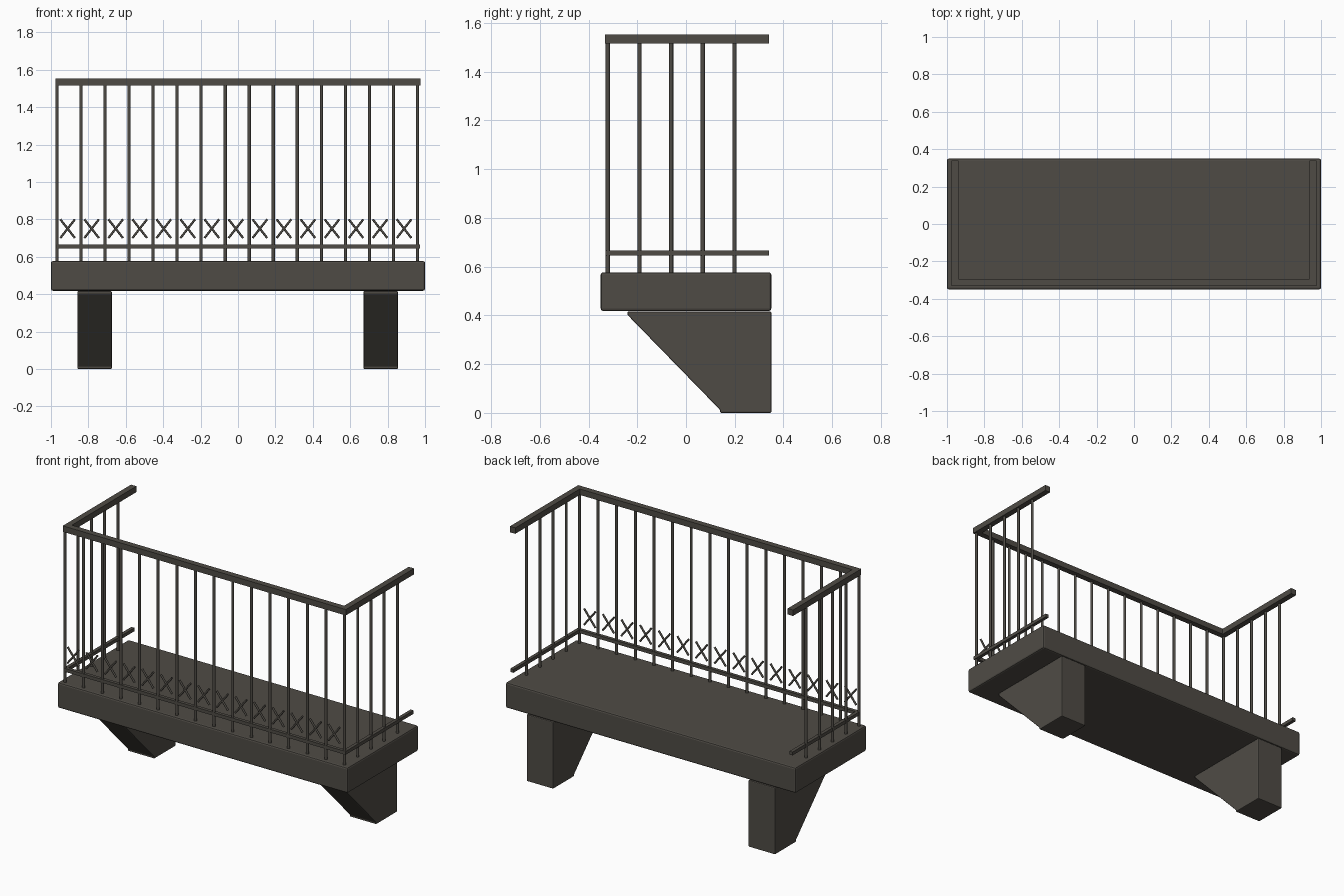
import bpy, bmesh, math
from mathutils import Matrix, Vector

if "Cube" in bpy.data.objects:
    bpy.data.objects.remove(bpy.data.objects["Cube"])

mat = bpy.data.materials.new("dark bronze grey")
mat.diffuse_color = (0.078, 0.071, 0.060, 1)
mat.use_nodes = True
mat.node_tree.nodes["Principled BSDF"].inputs["Base Color"].default_value = mat.diffuse_color


def finish(bm, name, bevel=0, smooth=False):
    bmesh.ops.recalc_face_normals(bm, faces=bm.faces)
    me = bpy.data.meshes.new(name)
    bm.to_mesh(me)
    bm.free()
    me.materials.append(mat)
    ob = bpy.data.objects.new(name, me)
    bpy.context.collection.objects.link(ob)
    if bevel:
        m = ob.modifiers.new("soft edge", 'BEVEL')
        m.width, m.segments = bevel, 2
    if smooth:
        bpy.ops.object.select_all(action='DESELECT')
        bpy.context.view_layer.objects.active = ob
        ob.select_set(True)
        bpy.ops.object.shade_smooth_by_angle(angle=math.radians(50))
    return ob


def box(bm, lo, hi):
    lo, hi = Vector(lo), Vector(hi)
    bmesh.ops.create_cube(bm, size=1, matrix=Matrix.Translation((lo + hi) / 2)
                          @ Matrix.Diagonal((*(hi - lo), 1)))


def prism(bm, pts, offset):
    face = bm.faces.new([bm.verts.new(p) for p in pts])
    ext = bmesh.ops.extrude_face_region(bm, geom=[face])
    bmesh.ops.translate(bm, vec=offset, verts=[v for v in ext['geom'] if isinstance(v, bmesh.types.BMVert)])


# Floor slab
bm = bmesh.new()
box(bm, (-1, -0.35, 0.418), (1, 0.35, 0.577))
finish(bm, "floor_slab", 0.01)

# Tapered support brackets
profile = [(0.35, 0.0), (0.35, 0.416), (-0.24, 0.416), (-0.24, 0.402), (0.14, 0.012), (0.14, 0.0)]
for side, cx in (("left", -0.767), ("right", 0.763)):
    bm = bmesh.new()
    prism(bm, [(cx - 0.092, y, z) for y, z in profile], (0.184, 0, 0))
    finish(bm, side + "_bracket", 0.005)


# U-shaped rails, open at the back
def rail(name, x_out, y_front, width, z0, z1):
    xi, yi, yb = x_out - width, y_front + width, 0.34
    pts = [(-x_out, yb), (-x_out, y_front), (x_out, y_front), (x_out, yb),
           (xi, yb), (xi, yi), (-xi, yi), (-xi, yb)]
    bm = bmesh.new()
    prism(bm, [(x, y, z0) for x, y in pts], (0, 0, z1 - z0))
    finish(bm, name)


rail("hand_rail", 0.976, -0.332, 0.037, 1.515, 1.552)
rail("lower_rail", 0.973, -0.33, 0.021, 0.645, 0.666)

# Thin round balusters along the front and both sides
x0, step, y0 = -0.968, 0.1285, -0.321
spots = [(x0 + i * step, y0) for i in range(16)]
spots += [(x, y0 + j * 0.13) for x in (x0, x0 + 15 * step) for j in range(1, 5)]
bm = bmesh.new()
for x, y in spots:
    bmesh.ops.create_cone(bm, cap_ends=True, segments=10, radius1=0.0088, radius2=0.0088,
                          depth=0.96, matrix=Matrix.Translation((x, y, 1.045)))
finish(bm, "balusters", smooth=True)

# Small crossed bars between the front balusters
bm = bmesh.new()
for i in range(15):
    for s in (-1, 1):
        m = (Matrix.Translation((x0 + 0.057 + i * step, y0, 0.75))
             @ Matrix.Rotation(s * math.atan2(0.078, 0.1), 4, 'Y'))
        bmesh.ops.create_cone(bm, cap_ends=True, segments=8, radius1=0.006, radius2=0.006,
                              depth=0.127, matrix=m)
finish(bm, "cross_ornaments", smooth=True)
